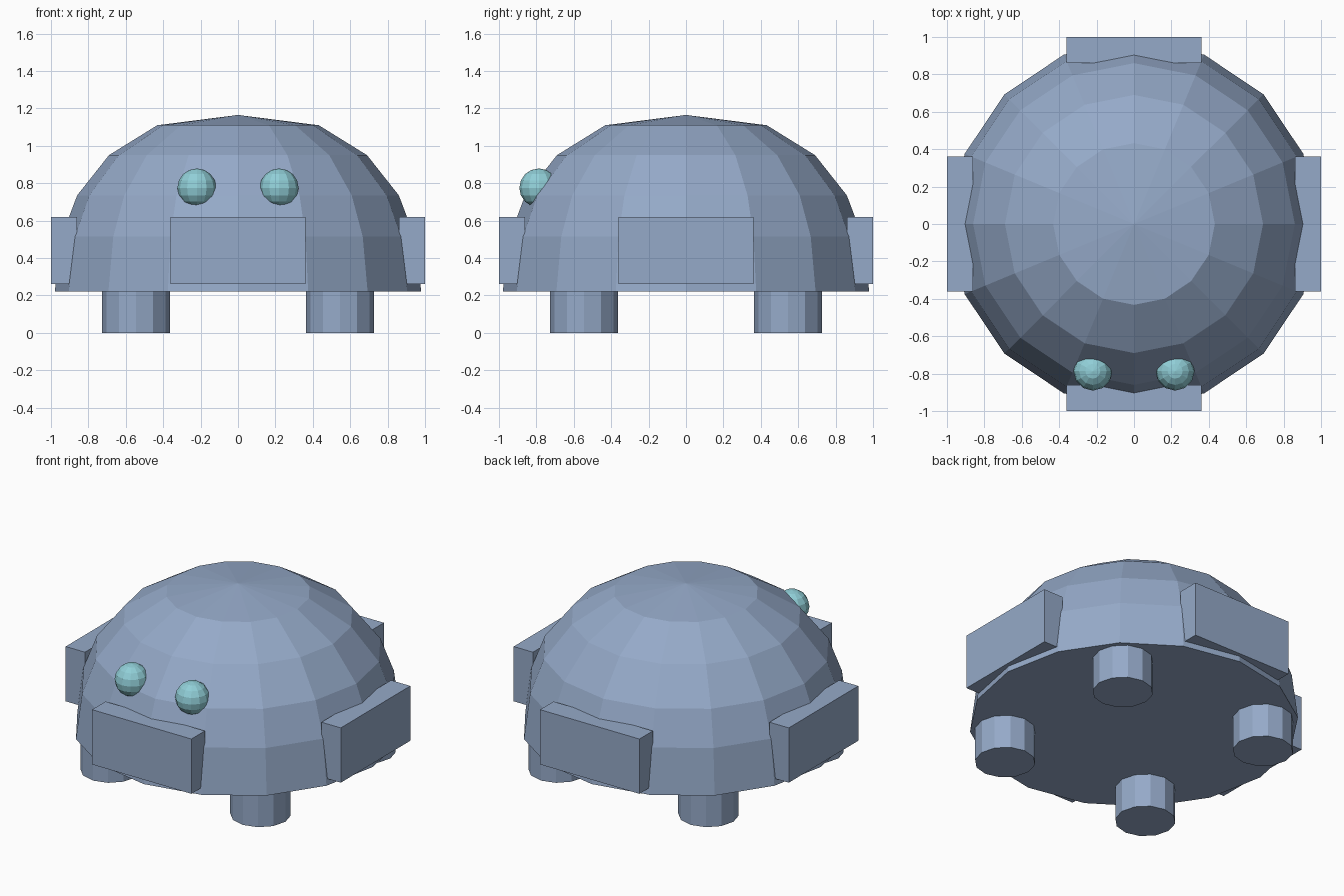
import bpy, bmesh, math
from mathutils import Matrix

if "Cube" in bpy.data.objects:
    bpy.data.objects.remove(bpy.data.objects["Cube"])


def material(name, rgb):
    m = bpy.data.materials.new(name)
    m.diffuse_color = (*rgb, 1)
    m.use_nodes = True
    m.node_tree.nodes["Principled BSDF"].inputs["Base Color"].default_value = m.diffuse_color
    return m


BLUE = material("slate blue", (0.30, 0.40, 0.58))
TEAL = material("pale teal", (0.28, 0.62, 0.68))


def finish(bm, name, mat):
    bmesh.ops.recalc_face_normals(bm, faces=bm.faces)
    me = bpy.data.meshes.new(name)
    bm.to_mesh(me)
    bm.free()
    me.materials.append(mat)
    ob = bpy.data.objects.new(name, me)
    bpy.context.collection.objects.link(ob)
    return ob


# Domed shell: 16-sided rings of (radius, height), closed by a flat base
SIDES = 16
PROFILE = [(0.98, 0.22), (0.943, 0.515), (0.86, 0.735), (0.69, 0.95), (0.432, 1.11)]
bm = bmesh.new()
rings = [[bm.verts.new((r * math.cos(math.tau * i / SIDES),
                        r * math.sin(math.tau * i / SIDES), z))
          for i in range(SIDES)] for r, z in PROFILE]
apex = bm.verts.new((0, 0, 1.165))
bm.faces.new(rings[0][::-1])
for i in range(SIDES):
    j = (i + 1) % SIDES
    for low, high in zip(rings, rings[1:]):
        bm.faces.new((low[i], low[j], high[j], high[i]))
    bm.faces.new((rings[-1][i], rings[-1][j], apex))
finish(bm, "dome_shell", BLUE)

# Four side plates, one per direction
for k, side in enumerate(("front", "right", "back", "left")):
    bm = bmesh.new()
    place = (Matrix.Rotation(k * math.pi / 2, 4, 'Z')
             @ Matrix.Translation((0, -0.93, 0.44))
             @ Matrix.Diagonal((0.722, 0.14, 0.36, 1)))
    bmesh.ops.create_cube(bm, size=1, matrix=place)
    finish(bm, side + "_plate", BLUE)

# Four stubby legs
for sx, xn in ((-1, "left"), (1, "right")):
    for sy, yn in ((-1, "front"), (1, "back")):
        bm = bmesh.new()
        bmesh.ops.create_cone(bm, cap_ends=True, segments=12, radius1=0.181,
                              radius2=0.181, depth=0.24,
                              matrix=Matrix.Translation((sx * 0.545, sy * 0.545, 0.12)))
        finish(bm, f"{yn}_{xn}_leg", BLUE)

# Pair of round eyes
for sx, xn in ((-1, "left"), (1, "right")):
    bm = bmesh.new()
    bmesh.ops.create_uvsphere(bm, u_segments=12, v_segments=8, radius=0.104,
                              matrix=Matrix.Translation((sx * 0.22, -0.787, 0.775)))
    finish(bm, xn + "_eye", TEAL)
